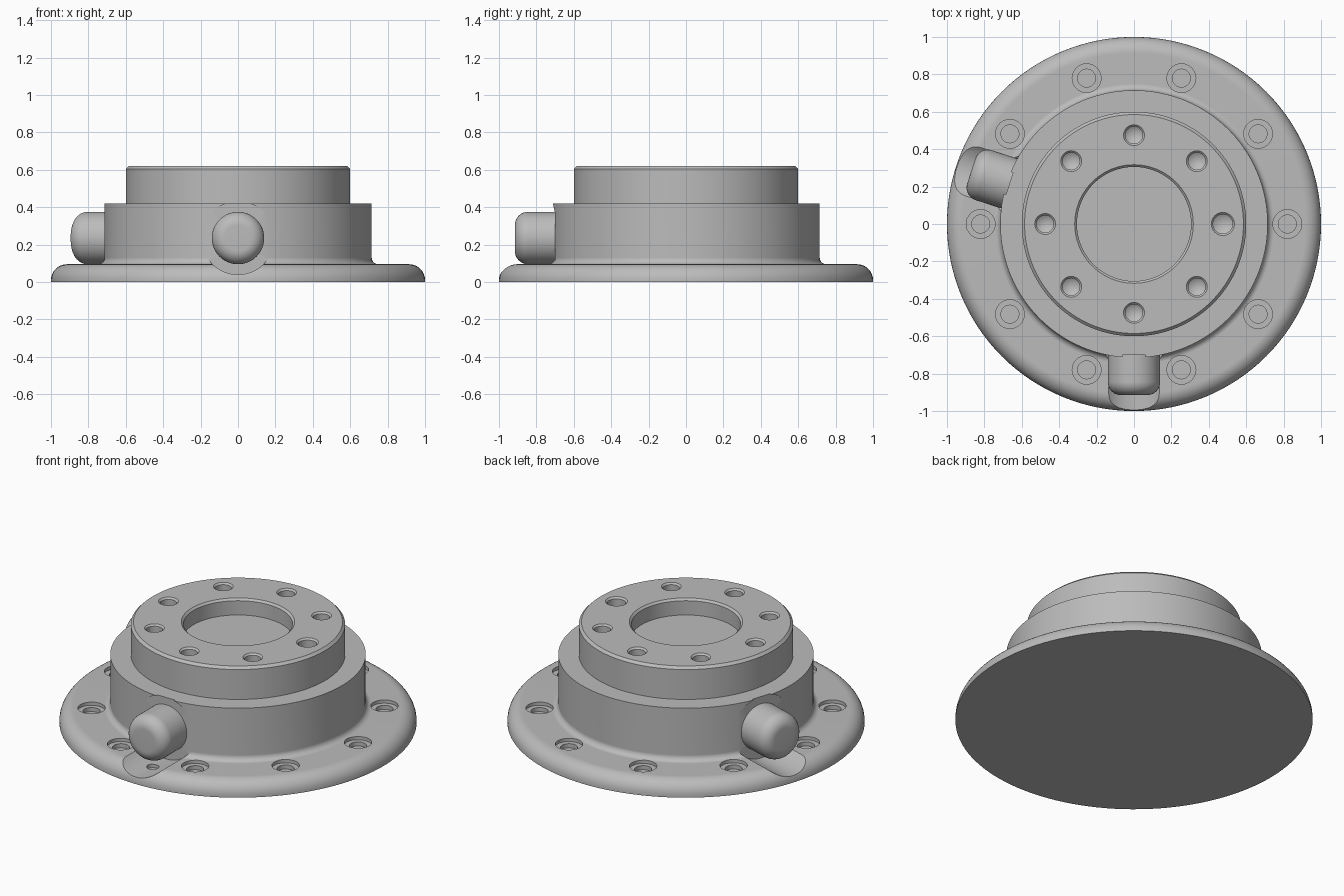
import bpy, bmesh
from math import radians, pi, sin, cos
from mathutils import Matrix, Vector

if "Cube" in bpy.data.objects:
    bpy.data.objects.remove(bpy.data.objects["Cube"])

steel = bpy.data.materials.new("grey_steel")
steel.use_nodes = True
steel.diffuse_color = (0.5, 0.5, 0.5, 1)
steel.node_tree.nodes["Principled BSDF"].inputs["Base Color"].default_value = (0.5, 0.5, 0.5, 1)


def arc(cx, cz, r, start, end, n=8):
    """Profile points along a quarter round, in degrees."""
    steps = [radians(start + (end - start) * i / n) for i in range(n + 1)]
    return [(cx + r * cos(a), cz + r * sin(a)) for a in steps]


def lathe(name, profile, matrix=Matrix(), sides=32):
    """Turn an (r, z) profile that starts and ends on the axis into a closed solid."""
    bm = bmesh.new()
    verts = [bm.verts.new((r, 0, z)) for r, z in profile]
    edges = [bm.edges.new(pair) for pair in zip(verts, verts[1:])]
    bmesh.ops.spin(bm, geom=verts + edges, axis=(0, 0, 1), cent=(0, 0, 0),
                   angle=2 * pi, steps=sides)
    bmesh.ops.remove_doubles(bm, verts=bm.verts[:], dist=0.0001)
    bmesh.ops.recalc_face_normals(bm, faces=bm.faces[:])
    bm.transform(matrix)
    mesh = bpy.data.meshes.new(name)
    bm.to_mesh(mesh)
    bm.free()
    mesh.materials.append(steel)
    obj = bpy.data.objects.new(name, mesh)
    bpy.context.collection.objects.link(obj)
    return obj


def smooth(obj):
    bpy.ops.object.select_all(action='DESELECT')
    obj.select_set(True)
    bpy.context.view_layer.objects.active = obj
    bpy.ops.object.shade_smooth_by_angle(angle=radians(30))
    weighted = obj.modifiers.new("even_shading", 'WEIGHTED_NORMAL')
    weighted.keep_sharp = True


def around(angle, radius, z):
    """Place something on a circle round the vertical axis."""
    a = radians(angle)
    return Matrix.Translation(Vector((radius * cos(a), radius * sin(a), z)))


def radial(angle, radius, z):
    """Point the local z axis outwards from the vertical axis."""
    return Matrix.Rotation(radians(angle), 4, 'Z') @ Matrix.Translation(
        (radius, 0, z)) @ Matrix.Rotation(pi / 2, 4, 'Y')


# Flange, hub and raised collar with a shallow central recess
FLANGE_Z, HUB_Z, TOP_Z, PEG_Z = 0.095, 0.42, 0.62, 0.235
profile = [(0, 0), (1, 0)]
profile += arc(0.915, FLANGE_Z - 0.085, 0.085, 0, 90)
profile += arc(0.75, FLANGE_Z + 0.035, 0.035, 270, 180, 6)
profile += [(0.715, HUB_Z), (0.6, HUB_Z), (0.6, TOP_Z - 0.015), (0.585, TOP_Z),
            (0.317, TOP_Z), (0.305, TOP_Z - 0.012), (0.305, 0.52), (0, 0.52)]
body = lathe("flanged_hub", profile, sides=128)

cutters = []

# Stepped bolt holes in the flange
for i in range(10):
    cutters.append(lathe("bolt_hole_cutter",
                         [(0, -0.045), (0.048, -0.045), (0.048, -0.02), (0.077, -0.02),
                          (0.077, 0.1), (0, 0.1)], around(i * 36, 0.82, FLANGE_Z)))

# Drilled holes with conical ends in the collar, one of them larger
for i in range(8):
    r = 0.062 if i == 0 else 0.056
    cutters.append(lathe("drill_hole_cutter",
                         [(0, -0.14), (r - 0.01, -0.11), (r - 0.01, -0.01), (r, 0),
                          (r, 0.05), (0, 0.05)], around(i * 45, 0.475, TOP_Z)))

# Round clearance pockets that leave a flat seat on the hub for each peg
PEG_ANGLES = {"front_peg": 270, "side_peg": 162}
for angle in PEG_ANGLES.values():
    cutters.append(lathe("peg_pocket_cutter",
                         [(0, 0), (0.195, 0), (0.195, 0.5), (0, 0.5)],
                         radial(angle, 0.7, PEG_Z), 64))

# Small drain hole below the front peg
cutters.append(lathe("drain_cutter", [(0, 0.02), (0.035, 0.02), (0.035, 0.08), (0, 0.08)],
                     around(270, 0.83, 0)))

# Cut everything out of the body
bpy.context.view_layer.objects.active = body
for cutter in cutters:
    cut = body.modifiers.new("cut", 'BOOLEAN')
    cut.operation = 'DIFFERENCE'
    cut.solver = 'EXACT'
    cut.object = cutter
    bpy.ops.object.modifier_apply(modifier=cut.name)
    bpy.data.objects.remove(cutter)
smooth(body)

# Round-ended pegs standing out from the hub
for name, angle in PEG_ANGLES.items():
    end = arc(0.14 - 0.07, 0.235 - 0.07, 0.07, 0, 90)
    smooth(lathe(name, [(0, 0), (0.14, 0)] + end + [(0, 0.235)],
                 radial(angle, 0.68, PEG_Z), 64))
